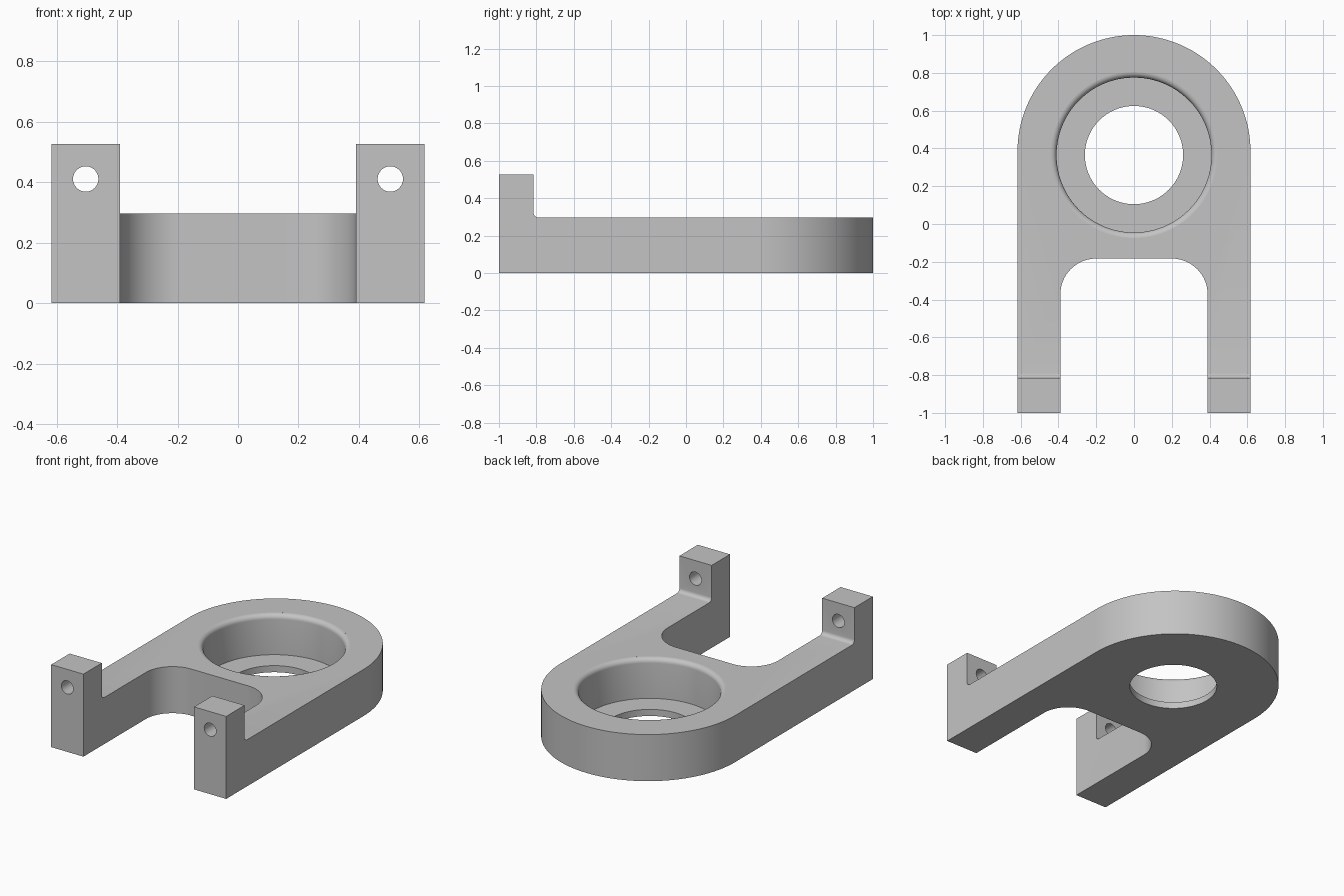
import bpy, bmesh
from math import sin, cos, pi, radians

if "Cube" in bpy.data.objects:
    bpy.data.objects.remove(bpy.data.objects["Cube"], do_unlink=True)

HALF_W, ARM_IN, PLATE_H, POST_H = 0.617, 0.39, 0.297, 0.526
POST_BACK, CROTCH_Y, CROTCH_R = -0.815, -0.183, 0.19
BORE_Y, BORE_R, HOLE_R, FLOOR, LIP = 0.365, 0.41, 0.26, 0.042, 0.03

metal = bpy.data.materials.new("plain_grey")
metal.use_nodes = True
grey = (0.55, 0.55, 0.55, 1)
metal.diffuse_color = grey
metal.node_tree.nodes["Principled BSDF"].inputs["Base Color"].default_value = grey


def arc(cx, cy, r, start, end, n):
    """Points on an arc, angles in degrees."""
    angles = [radians(start + (end - start) * i / n) for i in range(n + 1)]
    return [(cx + r * cos(a), cy + r * sin(a)) for a in angles]


def make_object(name, bm):
    bmesh.ops.recalc_face_normals(bm, faces=bm.faces)
    mesh = bpy.data.meshes.new(name)
    bm.to_mesh(mesh)
    bm.free()
    mesh.materials.append(metal)
    obj = bpy.data.objects.new(name, mesh)
    bpy.context.collection.objects.link(obj)
    return obj


def prism(name, points, to_3d, offset):
    """Extrude a closed 2D outline along an offset vector."""
    bm = bmesh.new()
    face = bm.faces.new([bm.verts.new(to_3d(a, b)) for a, b in points])
    new = bmesh.ops.extrude_face_region(bm, geom=[face])["geom"]
    verts = [v for v in new if isinstance(v, bmesh.types.BMVert)]
    bmesh.ops.translate(bm, verts=verts, vec=offset)
    return make_object(name, bm)


def lathe(name, profile, y, sides=96):
    """Revolve an (r, z) profile about a vertical axis and cap its ends."""
    bm = bmesh.new()
    rings = [[bm.verts.new((r * cos(2 * pi * i / sides), y + r * sin(2 * pi * i / sides), z))
              for i in range(sides)] for r, z in profile]
    for low, high in zip(rings, rings[1:]):
        for i in range(sides):
            j = (i + 1) % sides
            bm.faces.new((low[i], low[j], high[j], high[i]))
    bm.faces.new(rings[0])
    bm.faces.new(rings[-1])
    return make_object(name, bm)


def cut(target, cutter):
    """Subtract a cutter, then discard it."""
    cutter.hide_render = True
    mod = target.modifiers.new("cut", "BOOLEAN")
    mod.operation, mod.solver, mod.object = "DIFFERENCE", "EXACT", cutter
    bpy.ops.object.select_all(action="DESELECT")
    bpy.context.view_layer.objects.active = target
    target.select_set(True)
    bpy.ops.object.modifier_apply(modifier=mod.name)
    bpy.data.objects.remove(cutter, do_unlink=True)


# Forked plate outline: round back, two arms, filleted crotch
inner_x, inner_y = ARM_IN - CROTCH_R, CROTCH_Y - CROTCH_R
outline = arc(0, 1 - HALF_W, HALF_W, 0, 180, 64)
outline += [(-HALF_W, -1), (-ARM_IN, -1)]
outline += arc(-inner_x, inner_y, CROTCH_R, 180, 90, 16)
outline += arc(inner_x, inner_y, CROTCH_R, 90, 0, 16)
outline += [(ARM_IN, -1), (HALF_W, -1)]
bracket = prism("forked_bracket", outline, lambda x, y: (x, y, 0), (0, 0, POST_H))

# Lower the plate behind the front posts, leaving a small fillet
fillet = 0.025
side = arc(POST_BACK + fillet, PLATE_H + fillet, fillet, 180, 270, 6)
side += [(1.2, PLATE_H), (1.2, 0.7), (POST_BACK, 0.7)]
cut(bracket, prism("plate_cutter", side, lambda y, z: (-1, y, z), (2, 0, 0)))

# Stepped bore with a rounded upper lip
lip = arc(BORE_R + LIP, PLATE_H - LIP, LIP, 180, 92, 6)
bore = [(HOLE_R, -0.1), (HOLE_R, FLOOR), (BORE_R, FLOOR)] + lip
bore += [(BORE_R + LIP, PLATE_H + 0.1)]
cut(bracket, lathe("bore_cutter", bore, BORE_Y))

# Pin holes through the posts
for sign in (-1, 1):
    ring = arc(sign * 0.504, 0.411, 0.042, 0, 360, 32)[:-1]
    cut(bracket, prism("pin_cutter", ring, lambda x, z: (x, -1.1, z), (0, 0.4, 0)))

bpy.ops.object.shade_smooth_by_angle(angle=radians(30))
